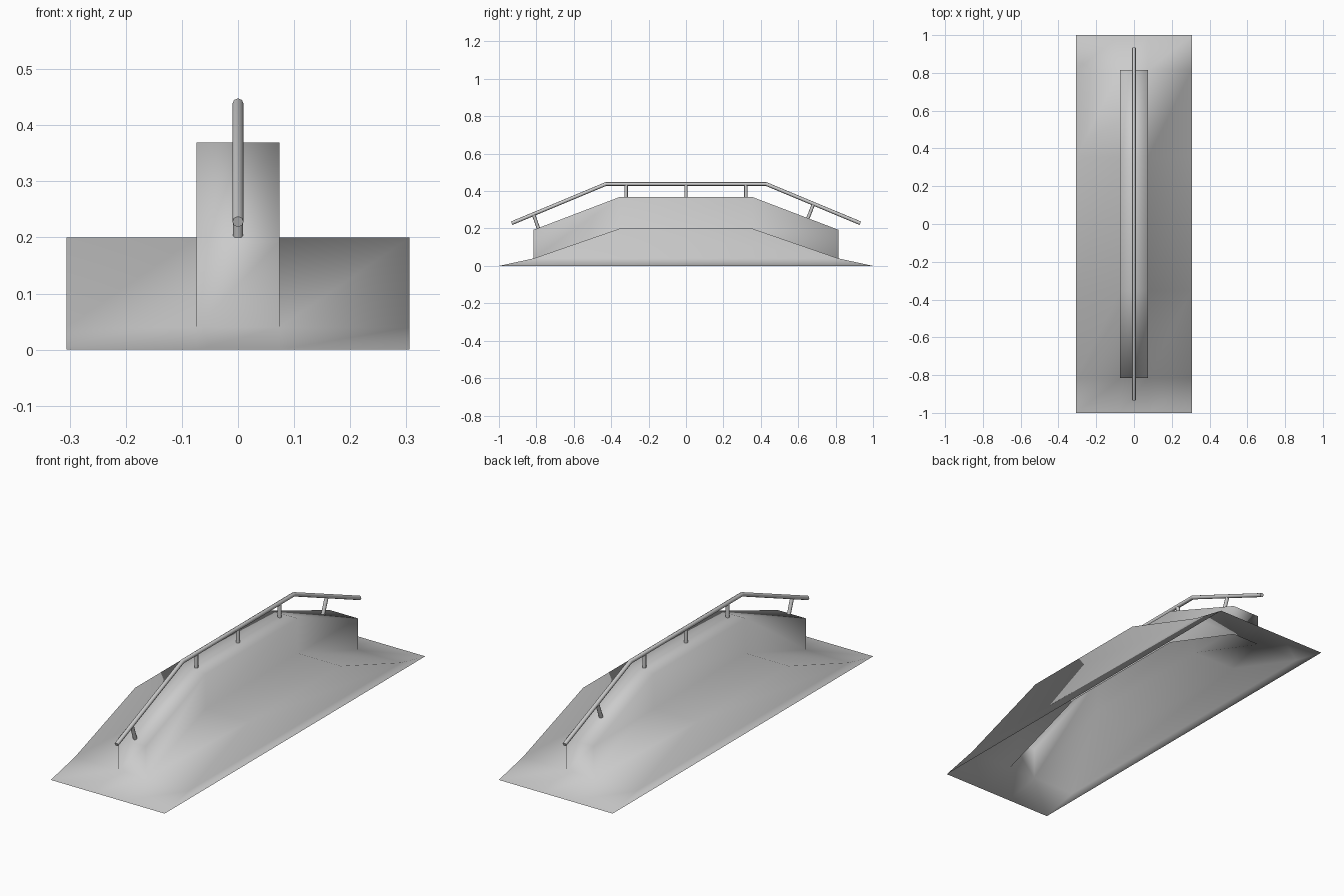
import bpy, bmesh

cube = bpy.data.objects.get("Cube")
if cube:
    bpy.data.objects.remove(cube, do_unlink=True)

mat = bpy.data.materials.new("concrete_grey")
mat.use_nodes = True
GREY = (0.6, 0.6, 0.6, 1)
mat.diffuse_color = GREY
mat.node_tree.nodes["Principled BSDF"].inputs["Base Color"].default_value = GREY

HALF_W, LEDGE_W = 0.306, 0.074
RAMP = [(-1, 0), (-0.815, 0.04), (-0.353, 0.2), (0.353, 0.2), (0.815, 0.04), (1, 0)]
LEDGE = [(-0.815, 0.193), (-0.353, 0.369), (0.353, 0.369), (0.815, 0.193)]


def build_ramp():
    """One open-bottomed shell: ramp deck, side walls and hollow ledge."""
    bm = bmesh.new()
    cache = {}

    def face(*points):
        for p in points:
            if p not in cache:
                cache[p] = bm.verts.new(p)
        bm.faces.new([cache[p] for p in points])

    def strip(prof, xa, xb):
        for (y0, z0), (y1, z1) in zip(prof, prof[1:]):
            face((xa, y0, z0), (xb, y0, z0), (xb, y1, z1), (xa, y1, z1))

    # deck on both sides of the ledge, and its toes at both ends
    strip(RAMP, -HALF_W, -LEDGE_W)
    strip(RAMP, LEDGE_W, HALF_W)
    strip(RAMP[:2], -LEDGE_W, LEDGE_W)
    strip(RAMP[-2:], -LEDGE_W, LEDGE_W)
    # ledge top and end faces
    strip(LEDGE, -LEDGE_W, LEDGE_W)
    strip([RAMP[1], LEDGE[0]], -LEDGE_W, LEDGE_W)
    strip([LEDGE[-1], RAMP[4]], -LEDGE_W, LEDGE_W)
    # ledge sides and outer walls
    for s in (-1, 1):
        x = s * LEDGE_W
        low = RAMP[1:5]
        for a, b, c, d in zip(low, low[1:], LEDGE[1:], LEDGE):
            face((x, *a), (x, *b), (x, *c), (x, *d))
        face(*[(s * HALF_W, y, z) for y, z in RAMP])

    bmesh.ops.recalc_face_normals(bm, faces=bm.faces)
    top = max(bm.faces, key=lambda f: f.calc_center_median().z)
    if top.normal.z < 0:
        bmesh.ops.reverse_faces(bm, faces=bm.faces)
    for f in bm.faces:
        f.smooth = True
    mesh = bpy.data.meshes.new("ramp_with_ledge")
    bm.to_mesh(mesh)
    bm.free()
    mesh.materials.append(mat)
    bpy.context.collection.objects.link(bpy.data.objects.new("ramp_with_ledge", mesh))


def tube(name, path, radius):
    """Round bar along (y, z) points in the centre plane."""
    curve = bpy.data.curves.new(name, "CURVE")
    curve.dimensions = "3D"
    curve.bevel_depth = radius
    curve.bevel_resolution = 2
    curve.use_fill_caps = True
    spline = curve.splines.new("POLY")
    spline.points.add(len(path) - 1)
    for point, (y, z) in zip(spline.points, path):
        point.co = (0, y, z, 1)
    curve.materials.append(mat)
    bpy.context.collection.objects.link(bpy.data.objects.new(name, curve))


build_ramp()

# handrail
tube("handrail", [(-0.932, 0.228), (-0.428, 0.438), (0.428, 0.438), (0.932, 0.228)], 0.01)

# upright posts on the flat, leaning posts on the slopes
for i, y in enumerate((-0.32, 0, 0.32)):
    tube(f"upright_post_{i + 1}", [(y, 0.36), (y, 0.438)], 0.009)
tube("front_leaning_post", [(-0.787, 0.195), (-0.816, 0.277)], 0.009)
tube("back_leaning_post", [(0.65, 0.25), (0.682, 0.332)], 0.009)
